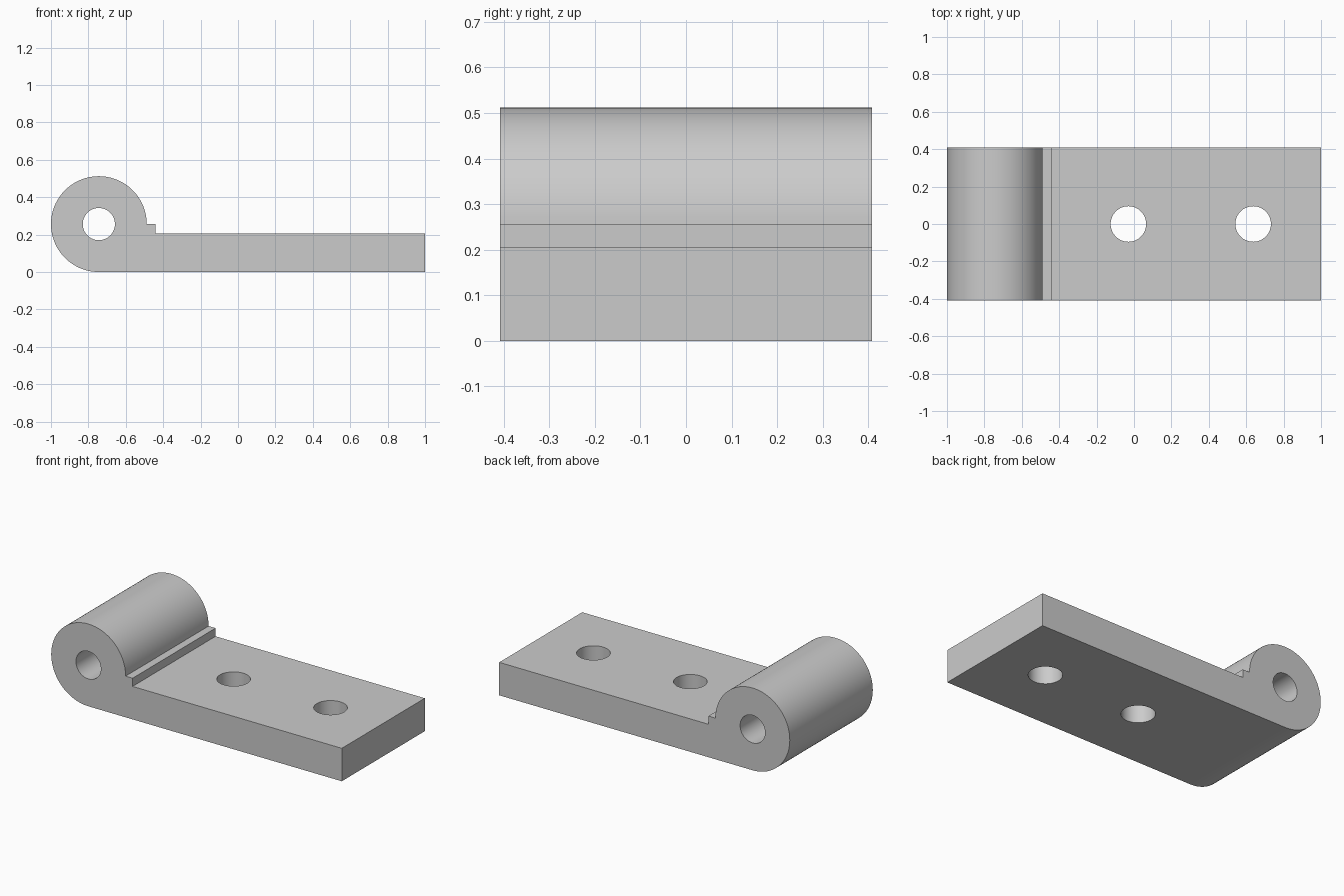
import bpy, bmesh
from math import sin, cos, pi, radians
from mathutils import Matrix

cube = bpy.data.objects.get("Cube")
if cube:
    bpy.data.objects.remove(cube, do_unlink=True)

HALF_WIDTH = 0.408
RADIUS = 0.256            # knuckle outer radius
KNUCKLE_X = RADIUS - 1
PLATE_TOP = 0.205
LEDGE_X = -0.44

# Plain grey metal
grey = bpy.data.materials.new("grey metal")
grey.use_nodes = True
colour = (0.6, 0.6, 0.6, 1)
grey.diffuse_color = colour
grey.node_tree.nodes["Principled BSDF"].inputs["Base Color"].default_value = colour


def finish(bm, name):
    bmesh.ops.recalc_face_normals(bm, faces=bm.faces)
    mesh = bpy.data.meshes.new(name)
    bm.to_mesh(mesh)
    bm.free()
    mesh.materials.append(grey)
    obj = bpy.data.objects.new(name, mesh)
    bpy.context.collection.objects.link(obj)
    return obj


def cutter(name, radius, location, axis):
    bm = bmesh.new()
    turn = Matrix.Rotation(pi / 2, 4, "X") if axis == "Y" else Matrix()
    bmesh.ops.create_cone(bm, cap_ends=True, segments=64, radius1=radius, radius2=radius,
                          depth=2, matrix=Matrix.Translation(location) @ turn)
    obj = finish(bm, name)
    obj.hide_render = True
    return obj


# Hinge leaf: side profile with rolled knuckle, ledge and flat plate
steps = 72
profile = [(KNUCKLE_X + RADIUS * cos(a), RADIUS + RADIUS * sin(a))
           for a in (1.5 * pi * i / steps for i in range(steps + 1))]
profile += [(1, 0), (1, PLATE_TOP), (LEDGE_X, PLATE_TOP), (LEDGE_X, RADIUS)]
bm = bmesh.new()
face = bm.faces.new([bm.verts.new((x, -HALF_WIDTH, z)) for x, z in profile])
side = bmesh.ops.extrude_face_region(bm, geom=[face])["geom"]
bmesh.ops.translate(bm, vec=(0, 2 * HALF_WIDTH, 0),
                    verts=[v for v in side if isinstance(v, bmesh.types.BMVert)])
leaf = finish(bm, "hinge_leaf")

# Pin bore and two screw holes
cutters = [cutter("pin_bore_cutter", 0.086, (KNUCKLE_X, 0, RADIUS), "Y")]
cutters += [cutter("screw_hole_cutter", 0.095, (x, 0, 0), "Z") for x in (-0.03, 0.637)]

bpy.ops.object.select_all(action="DESELECT")
leaf.select_set(True)
bpy.context.view_layer.objects.active = leaf
for tool in cutters:
    cut = leaf.modifiers.new("hole", "BOOLEAN")
    cut.operation = "DIFFERENCE"
    cut.solver = "EXACT"
    cut.object = tool
    bpy.ops.object.modifier_apply(modifier=cut.name)
    bpy.data.objects.remove(tool, do_unlink=True)

bpy.ops.object.shade_smooth_by_angle(angle=radians(30))
